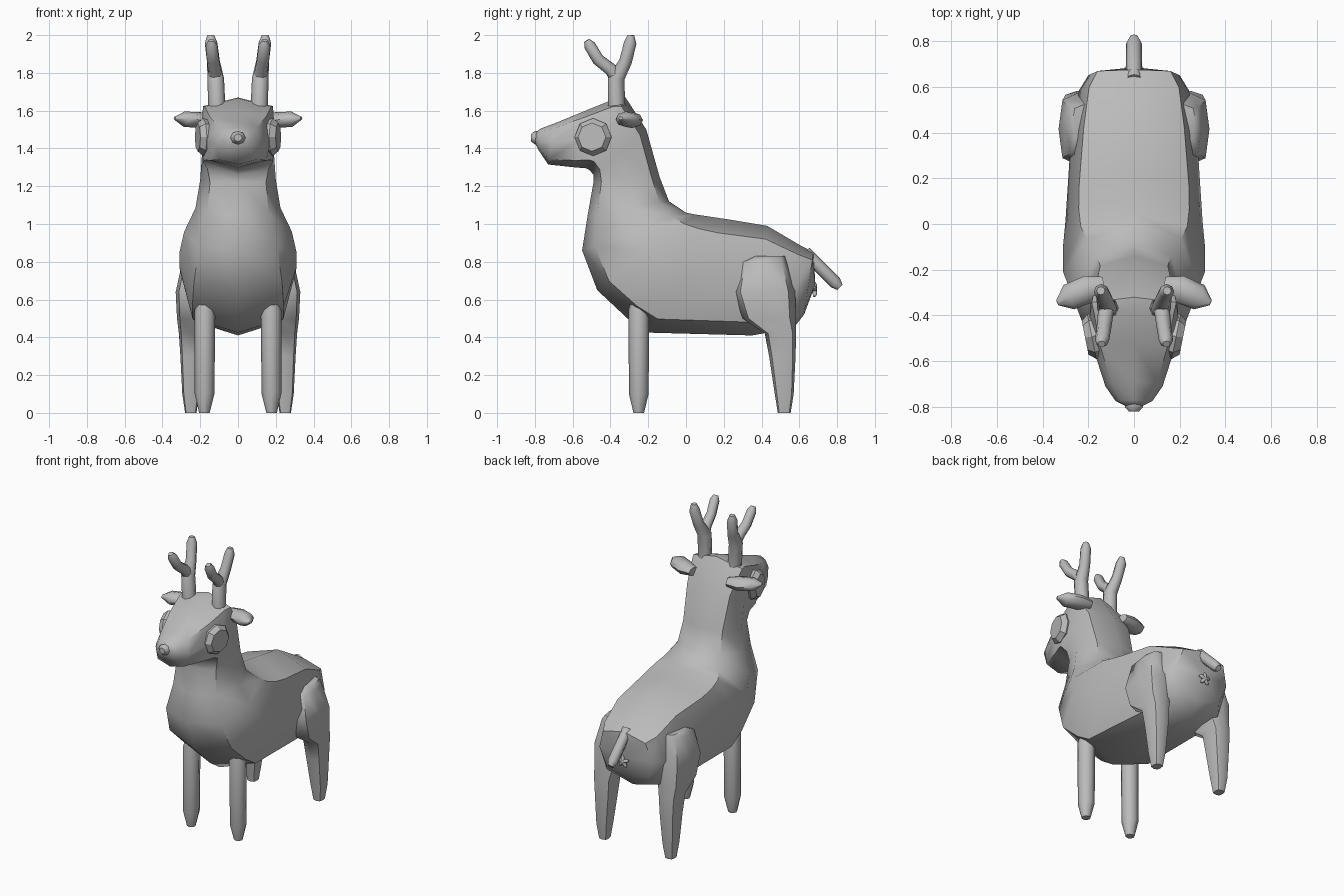
import bpy, bmesh, math
from mathutils import Vector

cube = bpy.data.objects.get("Cube")
if cube:
    bpy.data.objects.remove(cube, do_unlink=True)

grey = bpy.data.materials.new("plain grey")
grey.use_nodes = True
grey.diffuse_color = (0.5, 0.5, 0.5, 1)
grey.node_tree.nodes["Principled BSDF"].inputs["Base Color"].default_value = (0.5, 0.5, 0.5, 1)


def loft(name, rings, angle=50, cap_bulge=None):
    """Skin a list of closed rings and close both ends."""
    bm = bmesh.new()
    loops = [[bm.verts.new(p) for p in ring] for ring in rings]
    n = len(loops[0])
    for a, b in zip(loops, loops[1:]):
        for i in range(n):
            j = (i + 1) % n
            bm.faces.new((a[i], a[j], b[j], b[i]))
    if cap_bulge:
        tip = bm.verts.new(cap_bulge)
        for i in range(n):
            bm.faces.new((loops[0][(i + 1) % n], loops[0][i], tip))
    else:
        bm.faces.new(loops[0][::-1])
    bm.faces.new(loops[-1])
    bmesh.ops.recalc_face_normals(bm, faces=bm.faces)
    mesh = bpy.data.meshes.new(name)
    bm.to_mesh(mesh)
    bm.free()
    obj = bpy.data.objects.new(name, mesh)
    bpy.context.collection.objects.link(obj)
    mesh.materials.append(grey)
    bpy.ops.object.select_all(action='DESELECT')
    obj.select_set(True)
    bpy.context.view_layer.objects.active = obj
    bpy.ops.object.shade_smooth_by_angle(angle=math.radians(angle))
    return obj


def octagon(centre, u, v, q=0.71, r=0.71):
    """Eight points around centre; q and r place the diagonal corners."""
    c, u, v = Vector(centre), Vector(u), Vector(v)
    return [c + u * a + v * b for a, b in
            ((0, 1), (q, r), (1, 0), (q, -r), (0, -1), (-q, -r), (-1, 0), (-q, r))]


def tube(name, points, angle=50, flat=1.0, up=(1, 0, 0)):
    """Skin a path of (x, y, z, radius)."""
    pts = [Vector(p[:3]) for p in points]
    rings = []
    for i, p in enumerate(points):
        d = (pts[min(i + 1, len(pts) - 1)] - pts[max(i - 1, 0)]).normalized()
        u = d.cross(Vector(up)).normalized()
        v = d.cross(u)
        rings.append(octagon(pts[i], u * p[3], v * p[3] * flat))
    return loft(name, rings, angle)


# Body, neck and head: upper (y, z), lower (y, z), half width, corner fullness
sections = [
    ((0.675, 0.85), (0.625, 0.52), 0.20, 0.80),
    ((0.60, 0.89), (0.57, 0.45), 0.24, 0.82),
    ((0.43, 0.99), (0.35, 0.41), 0.275, 0.80),
    ((0.22, 1.025), (-0.20, 0.425), 0.30, 0.80),
    ((0.12, 1.04), (-0.31, 0.50), 0.31, 0.78),
    ((0.05, 1.05), (-0.47, 0.65), 0.31, 0.75),
    ((0.00, 1.06), (-0.55, 0.86), 0.285, 0.72),
    ((-0.09, 1.12), (-0.52, 1.05), 0.225, 0.72),
    ((-0.14, 1.25), (-0.49, 1.22), 0.20, 0.74),
    ((-0.21, 1.50), (-0.49, 1.26), 0.19, 0.85),
    ((-0.32, 1.67), (-0.51, 1.285), 0.195, 0.95),
    ((-0.37, 1.665), (-0.53, 1.295), 0.19, 0.92),
    ((-0.52, 1.605), (-0.59, 1.30), 0.175, 0.85),
    ((-0.69, 1.535), (-0.73, 1.315), 0.125, 0.80),
    ((-0.77, 1.505), (-0.78, 1.39), 0.08, 0.75),
    ((-0.795, 1.485), (-0.80, 1.43), 0.035, 0.71),
]
rings = []
for top, low, w, q in sections:
    t, b = Vector((0, *top)), Vector((0, *low))
    rings.append(octagon((t + b) / 2, (w, 0, 0), (t - b) / 2, q, 0.76))
loft("body_and_head", rings, 50, cap_bulge=(0, 0.685, 0.68))

# Nose
loft("nose", [octagon((0, y, 1.457), (r, 0, 0), (0, 0, r * 0.9))
              for y, r in ((-0.77, 0.036), (-0.80, 0.04), (-0.82, 0.022))])

# Tail
tube("tail", [(0, 0.63, 0.85, 0.034), (0, 0.68, 0.80, 0.034),
              (0, 0.79, 0.69, 0.034), (0, 0.815, 0.665, 0.02)])

# Small five-armed star below the tail
for k in range(5):
    a = math.radians(90 + 72 * k)
    x, z = math.cos(a), math.sin(a)
    tube(f"rear_star_arm_{k + 1}", [(0, 0.682, 0.65, 0.012),
         (x * 0.03, 0.682, 0.65 + z * 0.03, 0.011),
         (x * 0.042, 0.678, 0.65 + z * 0.042, 0.006)], up=(0, 1, 0))

# Hind leg rings: z, y centre, y radius, x centre, x radius
hind = [
    (0.0, 0.52, 0.034, 0.25, 0.03), (0.10, 0.52, 0.05, 0.25, 0.045),
    (0.30, 0.51, 0.07, 0.245, 0.06), (0.42, 0.50, 0.083, 0.245, 0.068),
    (0.50, 0.44, 0.14, 0.24, 0.083), (0.64, 0.415, 0.163, 0.235, 0.095),
    (0.80, 0.41, 0.125, 0.215, 0.08), (0.83, 0.44, 0.085, 0.21, 0.06),
]

for side, s in (("left", 1), ("right", -1)):
    loft(f"hind_leg_{side}", [octagon((s * x, y, z), (rx, 0, 0), (0, ry, 0), 0.82, 0.78)
                              for z, y, ry, x, rx in hind], 55)

    # Front leg
    loft(f"front_leg_{side}", [octagon((s * x, -0.25, z), (r, 0, 0), (0, r, 0))
                               for z, r, x in ((0, 0.028, 0.178), (0.10, 0.052, 0.177),
                                               (0.54, 0.055, 0.175), (0.62, 0.04, 0.17))])

    # Eye, a bevelled disc turned slightly forward
    n = Vector((s * math.cos(0.2), -math.sin(0.2), 0))
    u = Vector((-n.y, n.x, 0))
    loft(f"eye_{side}", [octagon(Vector((s * 0.15, -0.485, 1.46)) + n * d,
                                 u * r, Vector((0, 0, r)))
                         for d, r in ((0, 0.09), (0.035, 0.10), (0.065, 0.075))], 30)

    # Ear
    tube(f"ear_{side}", [(s * 0.13, -0.27, 1.55, 0.04), (s * 0.20, -0.285, 1.55, 0.06),
                         (s * 0.285, -0.32, 1.555, 0.058), (s * 0.335, -0.345, 1.56, 0.012)],
         flat=0.7, up=(0, 0, 1)).name = f"ear_{side}"

    # Antler with a forward and a rear tine
    tube(f"antler_rear_tine_{side}", [
        (s * 0.11, -0.365, 1.56, 0.046), (s * 0.118, -0.37, 1.77, 0.044),
        (s * 0.13, -0.32, 1.86, 0.034), (s * 0.143, -0.295, 1.96, 0.033),
        (s * 0.145, -0.292, 2.0, 0.018)])
    tube(f"antler_front_tine_{side}", [
        (s * 0.118, -0.365, 1.77, 0.036), (s * 0.125, -0.40, 1.82, 0.034),
        (s * 0.133, -0.465, 1.87, 0.032), (s * 0.14, -0.51, 1.945, 0.031),
        (s * 0.142, -0.525, 1.972, 0.016)])
